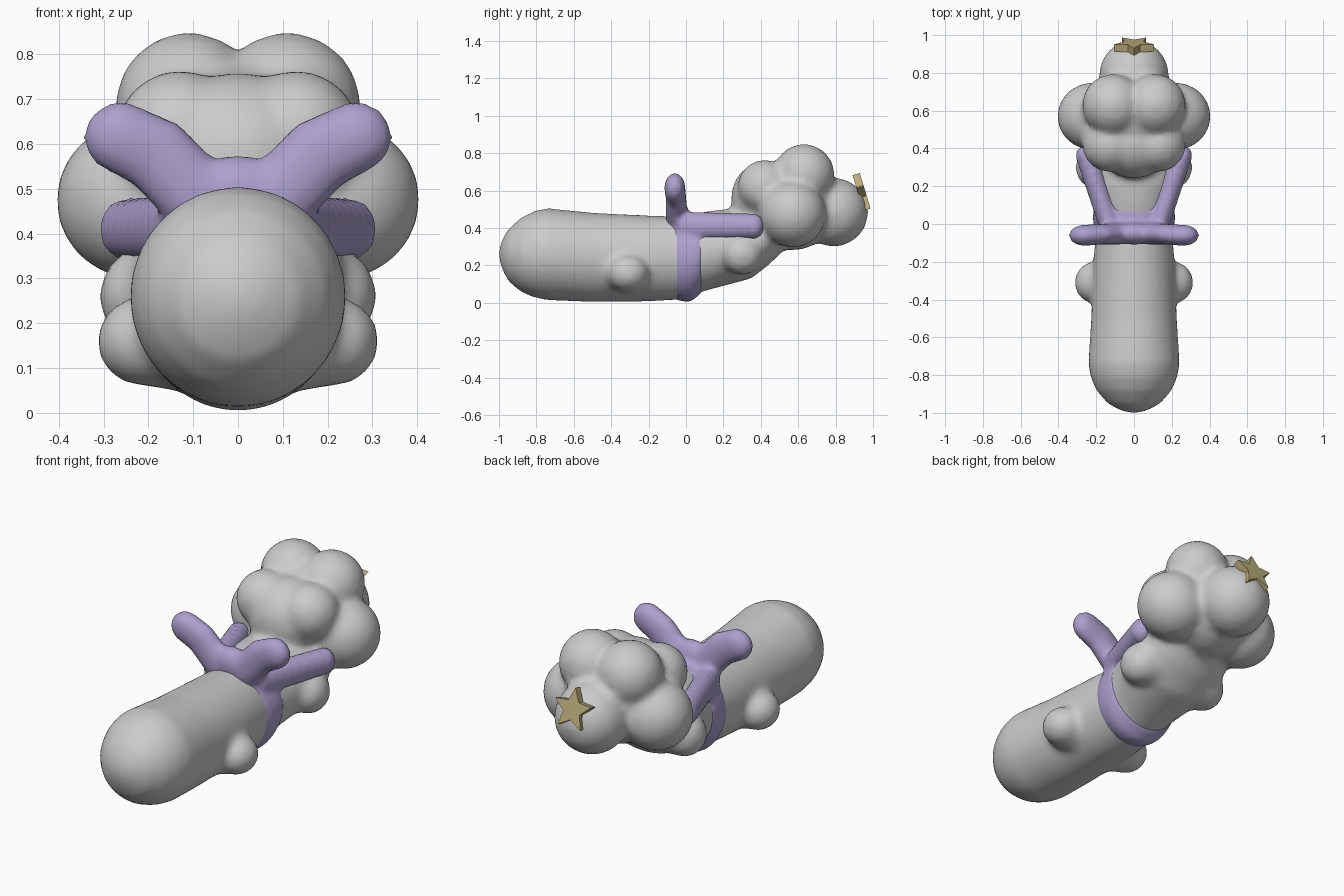
import bpy, bmesh, math
from mathutils import Vector, Matrix

if "Cube" in bpy.data.objects:
    bpy.data.objects.remove(bpy.data.objects["Cube"])


def puff(bm, c, r):
    """Ellipsoid lump; r is a radius or an (x, y, z) triple."""
    r = (r, r, r) if isinstance(r, (int, float)) else r
    m = Matrix.Translation(c) @ Matrix.Diagonal((*r, 1))
    bmesh.ops.create_icosphere(bm, subdivisions=3, radius=1, matrix=m)


def chain(bm, a, b, ra, rb, n=8):
    """Row of overlapping lumps making a tapered capsule."""
    a, b, ra, rb = map(Vector, (a, b, ra, rb))
    for i in range(n + 1):
        puff(bm, a.lerp(b, i / n), tuple(ra.lerp(rb, i / n)))


def loft(bm, stations, n=32):
    """Closed tube along y from (y, centre z, x radius, z radius)."""
    rings = []
    for y, z, rx, rz in stations:
        rings.append([bm.verts.new((rx * math.cos(t), y, z + rz * math.sin(t)))
                      for t in (2 * math.pi * i / n for i in range(n))])
    for p, q in zip(rings, rings[1:]):
        for i in range(n):
            j = (i + 1) % n
            bm.faces.new((p[i], p[j], q[j], q[i]))
    bm.faces.new(rings[0][::-1])
    bm.faces.new(rings[-1])


def finish(name, bm, voxel=0, smooth=0, color=None):
    bmesh.ops.recalc_face_normals(bm, faces=bm.faces)
    me = bpy.data.meshes.new(name)
    bm.to_mesh(me)
    bm.free()
    ob = bpy.data.objects.new(name, me)
    bpy.context.collection.objects.link(ob)
    if color:
        mat = bpy.data.materials.new(name + "_color")
        mat.diffuse_color = color
        mat.use_nodes = True
        mat.node_tree.nodes["Principled BSDF"].inputs["Base Color"].default_value = mat.diffuse_color
        me.materials.append(mat)
    if voxel:
        rm = ob.modifiers.new("Fuse", 'REMESH')
        rm.mode = 'VOXEL'
        rm.voxel_size = voxel
        rm.use_smooth_shade = True
        sm = ob.modifiers.new("Soften", 'SMOOTH')
        sm.factor = 0.5
        sm.iterations = smooth
    return ob


# Long rounded body with leg and arm bumps
bm = bmesh.new()
loft(bm, [(-1.0, .26, .02, .02), (-.985, .26, .075, .075), (-.95, .255, .14, .14),
          (-.88, .257, .20, .20), (-.81, .26, .23, .232), (-.74, .26, .242, .246),
          (-.5, .243, .227, .239), (-.2, .237, .216, .23), (-.02, .24, .20, .222),
          (.1, .275, .215, .212), (.2, .295, .24, .205), (.35, .31, .26, .18),
          (.45, .37, .25, .16), (.55, .43, .15, .12)])
for s in (-1, 1):
    chain(bm, (s * .14, -.32, .16), (s * .215, -.31, .16), (.11, .13, .11), (.1, .11, .1), 3)
    chain(bm, (s * .14, .3, .27), (s * .21, .3, .26), (.12, .13, .12), (.1, .11, .11), 3)

# Cloud of curls at the rear
puff(bm, (0, .57, .53), (.27, .25, .25))
puff(bm, (0, .43, .56), (.21, .19, .2))
puff(bm, (0, .79, .485), (.185, .185, .185))
for s in (-1, 1):
    puff(bm, (s * .11, .63, .685), (.165, .165, .165))
    puff(bm, (s * .22, .57, .475), (.187, .18, .18))
    puff(bm, (s * .13, .42, .62), .145)
finish("body_and_cloud", bm, .018, 8)

# Ribbon: collar band, side straps and bow loops
bm = bmesh.new()
loft(bm, [(-.09, .24, .18, .2), (-.04, .24, .208, .228), (.0, .24, .215, .236),
          (.03, .245, .218, .237), (.08, .265, .216, .215), (.1, .275, .18, .18)])
puff(bm, (0, -.05, .49), (.12, .06, .085))
for s in (-1, 1):
    chain(bm, (s * .08, -.05, .47), (s * .18, -.055, .575), (.09, .06, .08), (.085, .055, .085))
    chain(bm, (s * .18, -.055, .575), (s * .262, -.06, .615), (.085, .055, .085), (.083, .057, .08))
    chain(bm, (s * .13, .0, .41), (s * .25, .36, .41), (.06, .06, .08), (.06, .06, .07))
finish("ribbon_bow", bm, .015, 6, (.42, .35, .62, 1))

# Five-pointed star ornament, tilted against the rear curl
bm = bmesh.new()
pts = []
for i in range(10):
    a = math.pi / 2 + i * math.pi / 5
    r = .11 if i % 2 == 0 else .052
    pts.append(bm.verts.new((r * math.cos(a), -.02, r * math.sin(a))))
face = bm.faces.new(pts)
ext = bmesh.ops.extrude_face_region(bm, geom=[face])
bmesh.ops.translate(bm, vec=(0, .04, 0),
                    verts=[v for v in ext["geom"] if isinstance(v, bmesh.types.BMVert)])
star = finish("star", bm, color=(.5, .42, .2, 1))
star.location = (0, .942, .583)
star.rotation_euler = (math.radians(17), 0, 0)
